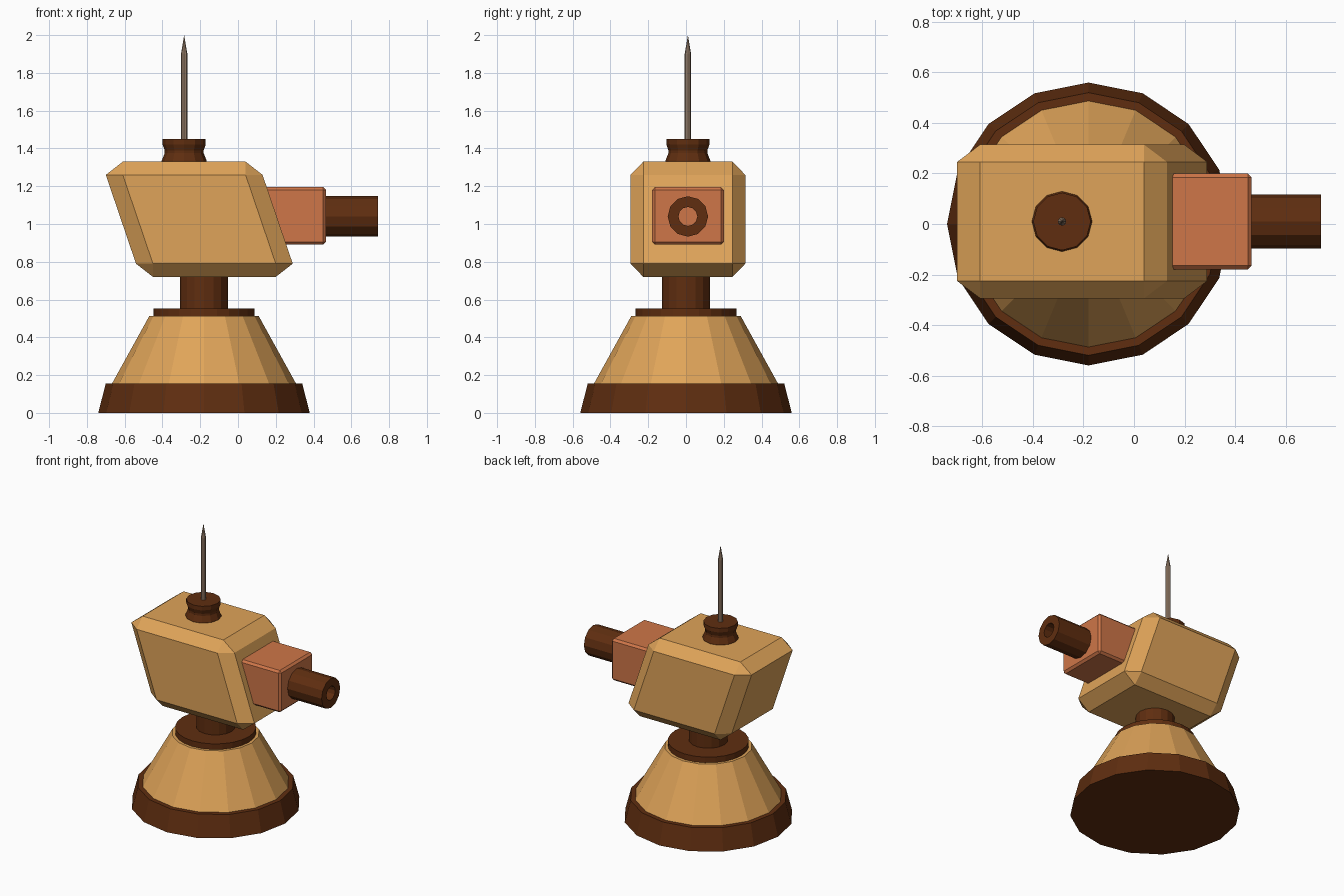
import bpy, bmesh, math
from mathutils import Vector, Matrix

if "Cube" in bpy.data.objects:
    bpy.data.objects.remove(bpy.data.objects["Cube"])


def material(name, rgb):
    m = bpy.data.materials.new(name)
    m.diffuse_color = (*rgb, 1)
    m.use_nodes = True
    m.node_tree.nodes["Principled BSDF"].inputs["Base Color"].default_value = m.diffuse_color
    return m


TAN = material("tan", (0.74, 0.37, 0.10))
DARK = material("dark brown", (0.115, 0.027, 0.005))
ORANGE = material("burnt orange", (0.62, 0.18, 0.065))
STEEL = material("dull steel", (0.34, 0.23, 0.155))


def finish(bm, name, mat, loc):
    bmesh.ops.recalc_face_normals(bm, faces=bm.faces)
    me = bpy.data.meshes.new(name)
    bm.to_mesh(me)
    bm.free()
    me.materials.append(mat)
    ob = bpy.data.objects.new(name, me)
    ob.location = loc
    bpy.context.collection.objects.link(ob)
    return ob


def lathe(name, profile, sides, mat, loc, along_x=False, closed=False):
    """Spin (radius, height) points about z; ends are capped unless the profile is closed."""
    bm = bmesh.new()
    rings = []
    for r, z in profile:
        if r == 0:
            rings.append([bm.verts.new((0, 0, z))] * sides)
        else:
            rings.append([bm.verts.new((r * math.cos(2 * math.pi * i / sides),
                                        r * math.sin(2 * math.pi * i / sides), z))
                          for i in range(sides)])
    pairs = list(zip(rings, rings[1:])) + ([(rings[-1], rings[0])] if closed else [])
    for a, b in pairs:
        for i in range(sides):
            j = (i + 1) % sides
            quad = list(dict.fromkeys((a[i], a[j], b[j], b[i])))
            bm.faces.new(quad)
    if not closed:
        for ring, (r, z) in ((rings[0], profile[0]), (rings[-1], profile[-1])):
            if r > 0:
                bm.faces.new(ring)
    if along_x:
        bm.transform(Matrix.Rotation(math.pi / 2, 4, 'Y'))
    return finish(bm, name, mat, loc)


def chamfer_box(name, half, cut, mat, loc, shear=0.0):
    """Box with flat chamfers on every edge, optionally leaning along x."""
    bm = bmesh.new()
    for sx in (-1, 1):
        for sy in (-1, 1):
            for sz in (-1, 1):
                for axis in range(3):
                    p = [h - (0 if k == axis else c)
                         for k, (h, c) in enumerate(zip(half, cut))]
                    z = sz * p[2]
                    lean = shear * sz * (half[2] - cut[2])
                    bm.verts.new((sx * p[0] + lean, sy * p[1], z))
    bmesh.ops.convex_hull(bm, input=bm.verts)
    bmesh.ops.dissolve_limit(bm, angle_limit=0.01, verts=bm.verts, edges=bm.edges)
    return finish(bm, name, mat, loc)


BX, CY = -0.18, 0.01

# Stand
lathe("base_ring", [(0.56, 0), (0.52, 0.155)], 16, DARK, (BX, 0, 0))
lathe("base_cone", [(0.49, 0.15), (0.29, 0.512)], 16, TAN, (BX, 0, 0))
lathe("collar", [(0.267, 0.50), (0.267, 0.553)], 24, DARK, (BX, 0, 0))
lathe("neck", [(0.128, 0.54), (0.128, 0.74)], 16, DARK, (BX, 0, 0))

# Leaning head
chamfer_box("head", (0.415, 0.304, 0.305), (0.09, 0.068, 0.07), TAN,
            (-0.205, CY, 1.025), shear=-0.34)

# Snout block and open barrel
chamfer_box("barrel_mount", (0.2, 0.19, 0.152), (0.015, 0.015, 0.015), ORANGE,
            (0.266, CY, 1.043))
lathe("barrel", [(0.107, 0.455), (0.107, 0.74), (0.05, 0.74), (0.05, 0.455)], 12, DARK,
      (0, CY, 1.04), along_x=True, closed=True)

# Antenna with waisted socket
lathe("antenna_socket", [(0.12, 1.32), (0.119, 1.335), (0.103, 1.375), (0.103, 1.39),
                         (0.114, 1.42), (0.114, 1.45)], 12, DARK, (-0.285, CY, 0))
lathe("antenna", [(0.017, 1.44), (0.017, 1.9), (0, 2.0)], 8, STEEL, (-0.285, CY, 0))
